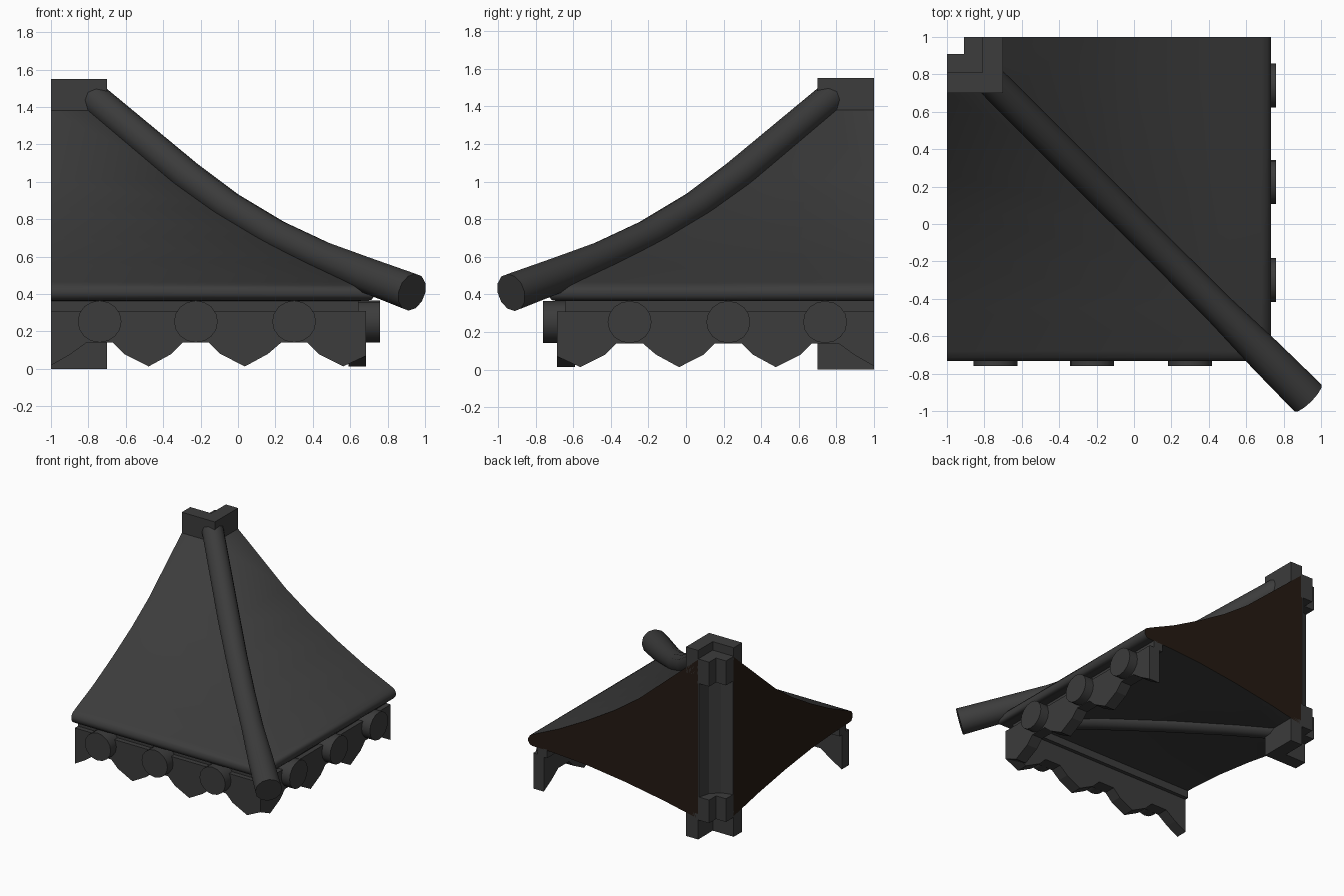
import bpy, bmesh
from math import cos, sin, pi
from mathutils import Vector

if "Cube" in bpy.data.objects:
    bpy.data.objects.remove(bpy.data.objects["Cube"])

def material(name, color):
    m = bpy.data.materials.new(name)
    m.diffuse_color = color
    m.use_nodes = True
    m.node_tree.nodes["Principled BSDF"].inputs["Base Color"].default_value = m.diffuse_color
    return m

DARK = material("dark_grey", (0.045, 0.045, 0.045, 1))
BROWN = material("dark_brown", (0.018, 0.010, 0.006, 1))

# The piece is a quarter roof, symmetric about its diagonal.
# u runs along an eave, d is the distance outward, z is up.
def front(u, d, z):
    return Vector((u, -d, z))

def side(u, d, z):
    return Vector((d, -u, z))

def finish(name, bm, smooth=None, recalc=True, mat=DARK):
    if recalc:
        bmesh.ops.recalc_face_normals(bm, faces=bm.faces[:])
    me = bpy.data.meshes.new(name)
    bm.to_mesh(me)
    bm.free()
    me.materials.append(mat)
    ob = bpy.data.objects.new(name, me)
    bpy.context.collection.objects.link(ob)
    if smooth:
        bpy.context.view_layer.objects.active = ob
        ob.select_set(True)
        bpy.ops.object.shade_smooth_by_angle(angle=smooth)
        ob.select_set(False)
    return ob

def prism(name, outline, place, lo, hi, smooth=None):
    """Extrude an outline of (a, b) points between lo and hi."""
    bm = bmesh.new()
    rings = [[bm.verts.new(place(a, b, h)) for a, b in outline] for h in (lo, hi)]
    n = len(outline)
    bm.faces.new(rings[0])
    bm.faces.new(rings[1][::-1])
    for i in range(n):
        j = (i + 1) % n
        bm.faces.new((rings[0][i], rings[0][j], rings[1][j], rings[1][i]))
    return finish(name, bm, smooth)

def hip_tube(name, path, sides=12):
    """Round beam along the diagonal; path holds (d, z, radius)."""
    bm = bmesh.new()
    pts = [Vector((d, -d, z)) for d, z, r in path]
    across = Vector((1, 1, 0)).normalized()
    rings = []
    for i, p in enumerate(pts):
        t = (pts[min(i + 1, len(pts) - 1)] - pts[max(i - 1, 0)]).normalized()
        up = across.cross(t)
        r = path[i][2]
        rings.append([bm.verts.new(p + r * (across * cos(2 * pi * k / sides) + up * sin(2 * pi * k / sides)))
                      for k in range(sides)])
    for a, b in zip(rings, rings[1:]):
        for k in range(sides):
            m = (k + 1) % sides
            bm.faces.new((a[k], a[m], b[m], b[k]))
    bm.faces.new(rings[0])
    bm.faces.new(rings[-1])
    return finish(name, bm, 0.7)

# Roof shell: sloping top, rounded eave lip and soffit
profile = [(-0.81, 1.475), (-0.7, 1.38), (-0.27, 1.01), (-0.05, 0.855),
           (0.2, 0.705), (0.45, 0.57), (0.68, 0.465), (0.715, 0.447), (0.732, 0.42),
           (0.732, 0.395), (0.715, 0.37), (0.69, 0.365), (0.5, 0.36), (0.2, 0.34),
           (-0.15, 0.295), (-0.5, 0.235), (-0.81, 0.17)]
bm = bmesh.new()
rows = [[bm.verts.new(p) for p in ((-1, -d, z), (d, -d, z), (d, 1, z))] for d, z in profile]
for a, b in zip(rows, rows[1:]):
    for k in (0, 1):
        bm.faces.new((a[k], b[k], b[k + 1], a[k + 1]))
finish("roof_shell", bm, 1.0, recalc=False)

# Brown walls closing the two cut sides of the roof
for label, place in (("left", front), ("back", side)):
    bm = bmesh.new()
    face = bm.faces.new([bm.verts.new(place(-1, d, z)) for d, z in profile])
    bm.normal_update()
    if face.normal.dot(Vector((-1, 1, 0))) < 0:
        face.normal_flip()
    finish(label + "_cut_wall", bm, recalc=False, mat=BROWN)

# Hollow quarter shaft at the centre, between the two cut walls
arc = [(pi / 2 * k / 3) for k in range(4)]
shaft = [(-1 + r * sin(t), 1 - r * cos(t)) for r, ts in ((0.19, arc), (0.18, arc[::-1])) for t in ts]
upright = lambda x, y, z: Vector((x, y, z))
prism("centre_shaft", shaft, upright, 0.17, 1.46)

# Hip beams over the roof and under the soffit
hip_tube("hip_beam", [(-0.78, 1.455, .083), (-0.27, 1.03, .085), (-0.05, 0.868, .083),
                      (0.2, 0.718, .083), (0.45, 0.6, .084), (0.7, 0.496, .097), (0.93, 0.41, .102)])
hip_tube("soffit_beam", [(-0.78, 0.225, .08), (-0.5, 0.28, .08), (-0.15, 0.335, .08),
                         (0.2, 0.38, .08), (0.55, 0.4, .07)])

# Square collars at the top and bottom of the centre, cut to a quarter
def collar(name, outer, inner, lo, hi):
    o, i = outer - 1, inner - 1
    prism(name, [(-1, -o), (o, -o), (o, 1), (i, 1), (i, -i), (-1, -i)], upright, lo, hi)

collar("top_collar", 0.3, 0.19, 1.34, 1.55)
collar("top_inner_collar", 0.2, 0.09, 1.28, 1.48)
collar("bottom_collar", 0.3, 0.19, 0.0, 0.21)
collar("bottom_inner_collar", 0.2, 0.09, 0.16, 0.35)

# Scalloped valance, eave bar and round tile ends along both eaves
centres = (-0.74, -0.225, 0.3)
scallop = [(0.685, 0.31), (-1, 0.31), (-1, 0.018), (-0.9, 0.075)]
for c in centres:
    scallop += [(c - 0.07, 0.14), (c + 0.07, 0.14), (c + 0.13, 0.08), (c + 0.262, 0.013)]
    if c != centres[-1]:
        scallop.append((c + 0.385, 0.08))
scallop.append((0.685, 0.07))

for label, place in (("front", front), ("right", side)):
    flat = lambda a, b, h, place=place: place(a, h, b)
    prism(label + "_valance", scallop, flat, 0.59, 0.685)
    prism(label + "_eave_bar", [(-1, 0.3), (0.645, 0.3), (0.645, 0.37), (-1, 0.37)], flat, 0.56, 0.645)
    for n, c in enumerate(centres):
        disc = [(c + 0.117 * cos(2 * pi * k / 16), 0.253 + 0.112 * sin(2 * pi * k / 16)) for k in range(16)]
        prism(f"{label}_tile_end_{n + 1}", disc, flat, 0.6, 0.76, 0.7)
